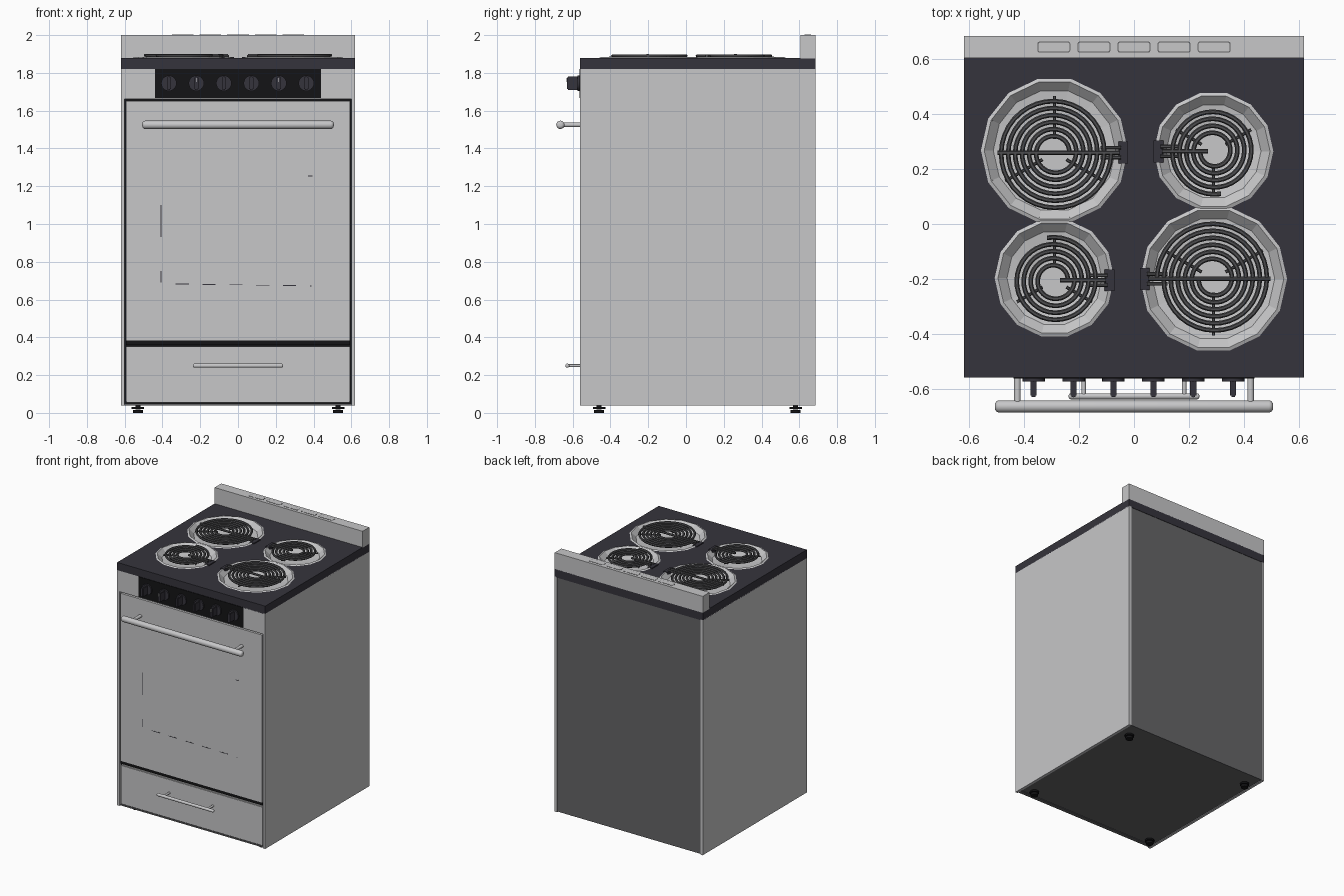
import bpy, bmesh
from math import pi, sin, cos, radians
from mathutils import Matrix

if "Cube" in bpy.data.objects:
    bpy.data.objects.remove(bpy.data.objects["Cube"])


def material(name, r, g, b):
    m = bpy.data.materials.new(name)
    m.use_nodes = True
    m.diffuse_color = (r, g, b, 1)
    m.node_tree.nodes["Principled BSDF"].inputs["Base Color"].default_value = (r, g, b, 1)
    return m


steel = material("steel", .57, .57, .58)
dark_panel = material("dark_grey_panel", .13, .13, .135)
enamel = material("cooktop_enamel", .036, .034, .045)
black = material("black", .007, .007, .008)
coil_metal = material("coil_metal", .075, .075, .08)
white = material("white_mark", .8, .8, .8)


def finish(bm, name, mat, smooth=False):
    mesh = bpy.data.meshes.new(name)
    bmesh.ops.recalc_face_normals(bm, faces=bm.faces)
    bm.to_mesh(mesh)
    bm.free()
    ob = bpy.data.objects.new(name, mesh)
    bpy.context.collection.objects.link(ob)
    mesh.materials.append(mat)
    if smooth:
        select(ob)
        bpy.ops.object.shade_smooth_by_angle(angle=radians(40))
    return ob


def select(ob):
    bpy.ops.object.select_all(action="DESELECT")
    ob.select_set(True)
    bpy.context.view_layer.objects.active = ob


def box(name, x, y, z, mat, bevel=0):
    """Box from (min, max) pairs."""
    bm = bmesh.new()
    bmesh.ops.create_cube(bm, size=1)
    for v in bm.verts:
        v.co = [a + (b - a) * (c + .5) for (a, b), c in zip((x, y, z), v.co)]
    if bevel:
        bmesh.ops.bevel(bm, geom=bm.edges[:], offset=bevel, segments=2, affect="EDGES")
    return finish(bm, name, mat)


def rod(name, centre, radius, length, axis, mat, sides=20, bevel=0):
    bm = bmesh.new()
    bmesh.ops.create_cone(bm, cap_ends=True, segments=sides, radius1=radius,
                          radius2=radius, depth=length)
    if bevel:
        rims = [e for e in bm.edges if abs(e.verts[0].co.z - e.verts[1].co.z) < 1e-5]
        bmesh.ops.bevel(bm, geom=rims, offset=bevel, segments=4, affect="EDGES", profile=.5)
    turn = {"x": Matrix.Rotation(pi / 2, 4, "Y"), "y": Matrix.Rotation(pi / 2, 4, "X"),
            "z": Matrix.Identity(4)}[axis]
    bmesh.ops.transform(bm, matrix=Matrix.Translation(centre) @ turn, verts=bm.verts)
    return finish(bm, name, mat, True)


def tube(name, points, radius, mat):
    """Round wire along a list of points, turned into a mesh."""
    curve = bpy.data.curves.new(name, "CURVE")
    curve.dimensions = "3D"
    curve.bevel_depth = radius
    curve.bevel_resolution = 1
    curve.use_fill_caps = True
    spline = curve.splines.new("POLY")
    spline.points.add(len(points) - 1)
    for p, co in zip(spline.points, points):
        p.co = (*co, 1)
    ob = bpy.data.objects.new(name, curve)
    bpy.context.collection.objects.link(ob)
    curve.materials.append(mat)
    select(ob)
    bpy.ops.object.convert(target="MESH")
    bpy.ops.object.shade_smooth_by_angle(angle=radians(50))


# Cabinet: dark core between steel side panels
FRONT, BACK = -.56, .685
box("cabinet_core", (-.602, .602), (-.535, BACK - .003), (.044, 1.82), dark_panel)
box("door_gap", (-.601, .601), (-.54, -.534), (.05, 1.67), black)
for side, s in (("left", 1), ("right", -1)):
    box(side + "_side_panel", sorted((s * .6, s * .62)), (FRONT, BACK), (.04, 1.82), steel)
box("upper_front_panel", (-.601, .601), (FRONT, -.53), (1.662, 1.82), steel)

# Oven door, with traces of the window outline
box("oven_door", (-.594, .594), (FRONT, -.53), (.383, 1.652), steel)
box("door_bottom_seal", (-.594, .594), (-.555, -.53), (.36, .383), black)
for z0, z1 in ((.93, 1.1), (.69, .75)):
    box("window_side_trace", (-.411, -.406), (FRONT - .001, FRONT), (z0, z1), enamel)
for i in range(6):
    x = -.33 + .142 * i
    box("window_bottom_trace", (x, min(x + .07, .39)), (FRONT - .001, FRONT),
        (.68 - .002 * i, .684 - .002 * i), enamel)
box("window_top_trace", (.37, .395), (FRONT - .001, FRONT), (1.252, 1.257), enamel)

# Storage drawer
box("drawer_front", (-.594, .594), (FRONT + .003, -.53), (.055, .352), steel, .004)
box("drawer_sill", (-.6, .6), (-.55, -.52), (.04, .05), dark_panel)

# Handles on posts
for name, z, y, half, r, post_x, post_r in (
        ("door_handle", 1.525, -.665, .507, .022, .425, .012),
        ("drawer_handle", .25, -.628, .238, .011, .183, .008)):
    rod(name, (0, y, z), r, 2 * half, "x", steel, bevel=r * .7)
    for s in (-1, 1):
        rod(name + "_post", (s * post_x, (y + FRONT) / 2, z), post_r, FRONT - y, "y", steel, 14)

# Control panel and knobs
box("control_panel", (-.44, .44), (FRONT - .004, FRONT), (1.668, 1.82), black)
for i in range(6):
    x = -.366 + .1455 * i
    rod("knob_base", (x, -.567, 1.745), .041, .014, "y", enamel, 24)
    box("knob_grip", (x - .011, x + .011), (-.63, -.57), (1.71, 1.78), enamel, .004)
    if i in (1, 4):
        box("knob_mark", (x - .002, x + .002), (-.632, -.63), (1.752, 1.774), white)

# Backsplash with vent slots on top
box("backsplash", (-.62, .62), (.605, BACK), (1.875, 2), steel)
for i in range(-2, 3):
    for name, grow, top, mat in (("vent_outline", .003, 2.001, dark_panel),
                                 ("vent_cover", 0, 2.002, steel)):
        bm = bmesh.new()
        bmesh.ops.create_cube(bm, size=1)
        for v in bm.verts:
            v.co = (v.co.x * (.114 + 2 * grow) + .146 * i,
                    v.co.y * (.034 + 2 * grow) + .645, top - .003 + .003 * (v.co.z + .5))
        corners = [e for e in bm.edges if abs(e.verts[0].co.z - e.verts[1].co.z) > .001]
        bmesh.ops.bevel(bm, geom=corners, offset=.008, segments=3, affect="EDGES", profile=.5)
        finish(bm, name, mat)

# Levelling feet
for x in (-.53, .53):
    for y in (-.46, .58):
        rod("foot_pad", (x, y, .008), .026, .016, "z", black, 16)
        rod("foot_collar", (x, y, .026), .033, .012, "z", black, 16)
        rod("foot_stem", (x, y, .034), .013, .03, "z", black, 12)

# Cooktop, opened up for the drip bowls
cooktop = box("cooktop", (-.62, .62), (FRONT, BACK), (1.815, 1.878), enamel)
SIDES = 14
# centre x, centre y, bowl radius, coil radius, coil turns, is large
burners = ((-.29, .268, .268, .207, 6, True), (.29, .265, .218, .158, 4.3, False),
           (-.29, -.197, .218, .158, 4.3, False), (.29, -.2, .268, .207, 6, True))
for x, y, r, *_ in burners:
    cutter = rod("bowl_cutter", (x, y, 1.88), r - .012, .09, "z", enamel, SIDES)
    mod = cooktop.modifiers.new("opening", "BOOLEAN")
    mod.object = cutter
    mod.operation = "DIFFERENCE"
    mod.solver = "EXACT"
    select(cooktop)
    bpy.ops.object.modifier_apply(modifier=mod.name)
    bpy.data.objects.remove(cutter)


def drip_bowl(x, y, r):
    bm = bmesh.new()
    profile = ((r, 1.879), (r - .012, 1.884), (r - .045, 1.852), (.09, 1.838))
    rings = [[bm.verts.new((x + q * cos(2 * pi * i / SIDES), y + q * sin(2 * pi * i / SIDES), z))
              for i in range(SIDES)] for q, z in profile]
    for a, b in zip(rings, rings[1:]):
        for i in range(SIDES):
            j = (i + 1) % SIDES
            bm.faces.new((a[i], a[j], b[j], b[i]))
    bm.faces.new(rings[-1])
    ob = finish(bm, "drip_bowl", steel)
    if ob.data.polygons[-1].normal.z < 0:
        ob.data.flip_normals()


for x, y, r, coil_r, turns, large in burners:
    drip_bowl(x, y, r)
    s = -1 if x > 0 else 1          # burners on the other side are turned half way round
    cy = y - .008 if x < 0 else y

    def at(u, v, z):
        return (x + s * u, cy + s * v, z)

    # Spiral heating element
    steps = int(turns * 36)
    start = coil_r - .0255 * turns
    tube("heating_coil", [at((start + .0255 * k / 36) * cos(k * pi / 18),
                             (start + .0255 * k / 36) * sin(k * pi / 18), 1.89)
                          for k in range(steps + 1)], .0085, coil_metal)
    # Support legs under the coil
    for angle in (90, 210, 330):
        c, d = cos(radians(angle)), sin(radians(angle))
        tube("coil_support", [at(.05 * c, .05 * d, 1.881),
                              at(coil_r * c, coil_r * d, 1.881)], .006, coil_metal)
    # Crossbar, terminals and socket
    tube("coil_crossbar", [at(-coil_r if large else .02, 0, 1.893),
                           at(r - .03, 0, 1.893)], .008, coil_metal)
    for v in (-.018, .018):
        tube("coil_terminal", [at(coil_r - .04, v, 1.888), at(r - .025, v, 1.888)],
             .007, coil_metal)
    ends = sorted((x + s * (r - .035), x + s * (r + .001)))
    box("terminal_socket", ends, (cy - .04, cy + .04), (1.85, 1.885), enamel)
